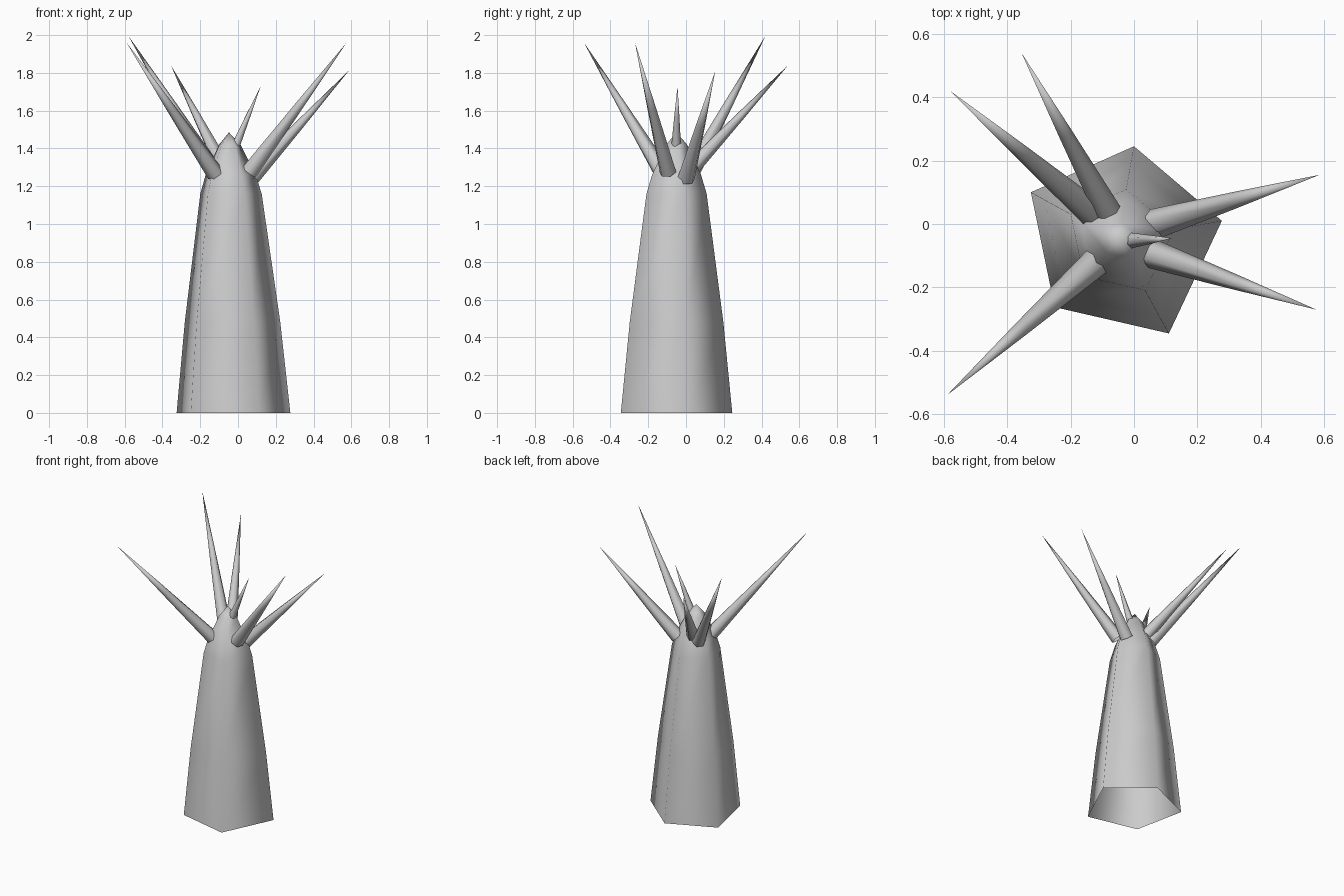
import bpy, bmesh, math
from mathutils import Vector

if "Cube" in bpy.data.objects:
    bpy.data.objects.remove(bpy.data.objects["Cube"])


def loft(name, rings, tip, flip=False):
    """Skin equal-sized rings of points and close them with a pointed tip."""
    bm = bmesh.new()
    loops = [[bm.verts.new(p) for p in r] for r in rings]
    n = len(loops[0])
    for a, b in zip(loops, loops[1:]):
        for i in range(n):
            j = (i + 1) % n
            bm.faces.new((a[i], a[j], b[j], b[i]))
    apex = bm.verts.new(tip)
    last = loops[-1]
    for i in range(n):
        bm.faces.new((last[i], last[(i + 1) % n], apex))
    for f in bm.faces:
        f.smooth = True
    me = bpy.data.meshes.new(name)
    bm.to_mesh(me)
    bm.free()
    ob = bpy.data.objects.new(name, me)
    bpy.context.collection.objects.link(ob)
    return ob


# Tapered five-sided trunk, open at the bottom
base = [(0.0, 0.245), (-0.325, 0.10), (-0.25, -0.262), (0.11, -0.345), (0.277, 0.01)]
c = Vector((-0.038, -0.05))
levels = [(0, 1.0), (0.48, 0.84), (1.16, 0.54), (1.26, 0.44), (1.42, 0.19)]
trunk_rings = []
for z, s in levels:
    ring = []
    for p in base:
        q = c + (Vector(p) - c) * s
        ring.append((q.x - 0.008 * z / 1.4, q.y, z))
    trunk_rings.append(ring)
loft("trunk", trunk_rings, (-0.048, -0.05, 1.485))


# Bare pointed branches: base centre, tip, base radius
def branch(name, start, tip, radius, sides=6):
    a, b = Vector(start), Vector(tip)
    rot = (b - a).to_track_quat('Z', 'Y')
    rings = []
    for t, s in ((0, 1.0), (0.5, 0.53)):
        mid = a.lerp(b, t)
        rings.append([mid + rot @ Vector((radius * s * math.cos(k * math.tau / sides),
                                          radius * s * math.sin(k * math.tau / sides), 0))
                      for k in range(sides)])
    loft(name, rings, b)


branches = [
    ((-0.12, 0.025, 1.265), (-0.58, 0.42, 1.995), 0.046),
    ((-0.08, 0.035, 1.30), (-0.355, 0.54, 1.84), 0.042),
    ((0.065, 0.0, 1.24), (0.585, 0.155, 1.81), 0.048),
    ((0.06, -0.095, 1.275), (0.575, -0.27, 1.96), 0.046),
    ((-0.12, -0.12, 1.265), (-0.59, -0.54, 1.96), 0.046),
    ((-0.01, -0.052, 1.42), (0.12, -0.045, 1.73), 0.025),
]
for i, (s, t, r) in enumerate(branches, 1):
    branch(f"branch_{i}", s, t, r)
